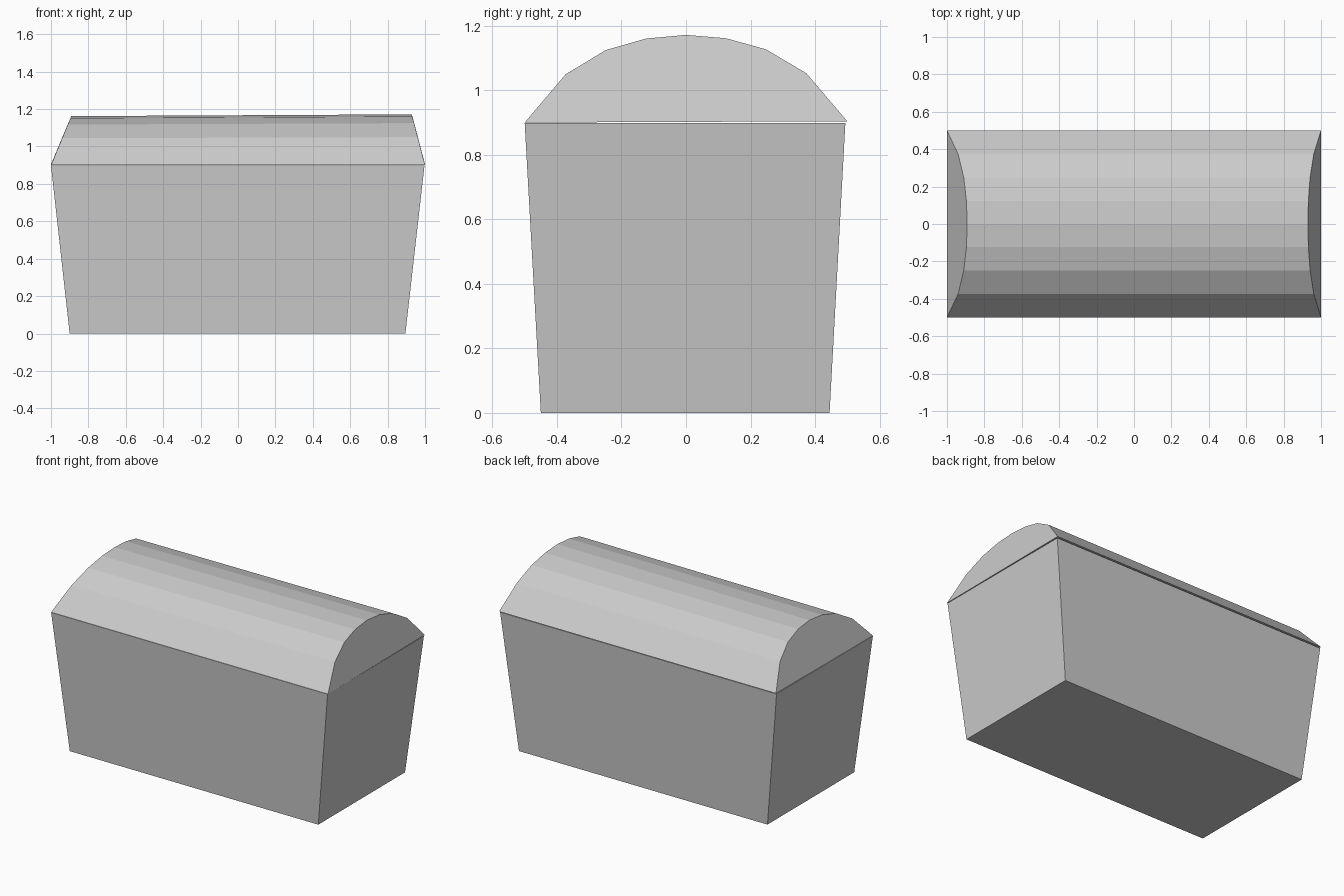
import bpy

if "Cube" in bpy.data.objects:
    bpy.data.objects.remove(bpy.data.objects["Cube"])


def make_mesh(name, rings):
    """Loft two matching closed rings and cap both ends."""
    n = len(rings[0])
    verts = rings[0] + rings[1]
    faces = [tuple(reversed(range(n))), tuple(range(n, 2 * n))]
    faces += [(i, (i + 1) % n, n + (i + 1) % n, n + i) for i in range(n)]
    mesh = bpy.data.meshes.new(name)
    mesh.from_pydata(verts, [], faces)
    obj = bpy.data.objects.new(name, mesh)
    bpy.context.collection.objects.link(obj)
    return obj


def rectangle(x0, x1, y0, y1, z):
    return [(x0, y0, z), (x1, y0, z), (x1, y1, z), (x0, y1, z)]


# Tapered chest body
make_mesh("chest_body", [
    rectangle(-0.90, 0.895, -0.45, 0.445, 0.0),
    rectangle(-1.0, 0.997, -0.5, 0.494, 0.898),
])

# Faceted barrel lid: half profile of (y, height), mirrored about the ridge
half = [(0.5, 0.0), (0.373, 0.15), (0.248, 0.225), (0.124, 0.26)]
profile = half + [(0.0, 0.271)] + [(-y, h) for y, h in reversed(half)]


def lid_end(x, lean, scale):
    """Lid profile on an end plane that leans inwards with height."""
    return [(x + lean * h, y, 0.902 + 0.004 * y + h * scale) for y, h in profile]


make_mesh("chest_lid", [lid_end(-1.0, 0.40, 0.96), lid_end(1.0, -0.26, 0.995)])
